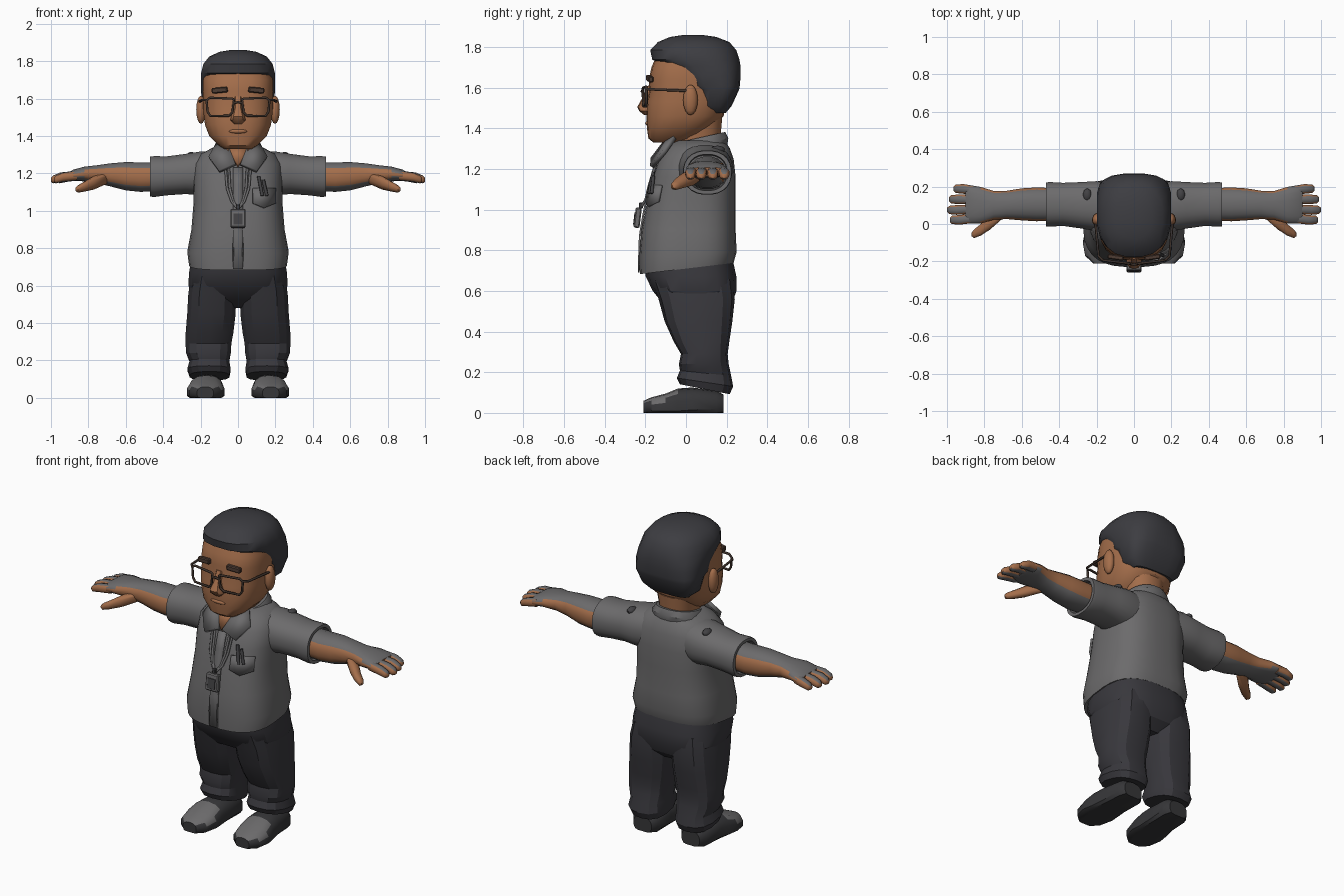
import bpy, bmesh, math
from mathutils import Vector


def material(name, r, g, b):
    m = bpy.data.materials.new(name)
    m.diffuse_color = (r, g, b, 1)
    return m


SKIN = material("warm skin", .37, .155, .07)
SHIRT = material("shirt grey", .15, .147, .15)
PANTS = material("trouser charcoal", .04, .039, .046)
HAIR = material("hair charcoal", .046, .046, .053)
SHOE = material("shoe black", .037, .037, .04)
FRAME = material("frame brown", .05, .033, .025)
BROW = material("brow brown", .075, .045, .033)
DARK = material("dark detail", .055, .054, .058)


def finish(name, bm, mats, angle=35):
    bmesh.ops.recalc_face_normals(bm, faces=bm.faces)
    me = bpy.data.meshes.new(name)
    bm.to_mesh(me)
    bm.free()
    for m in mats:
        me.materials.append(m)
    ob = bpy.data.objects.new(name, me)
    bpy.context.collection.objects.link(ob)
    bpy.ops.object.select_all(action='DESELECT')
    ob.select_set(True)
    bpy.context.view_layer.objects.active = ob
    bpy.ops.object.shade_smooth_by_angle(angle=math.radians(angle))
    return ob


def loft(name, mats, axis, rings, n=16, side=1, angle=35, rule=None, floor=False):
    """Skin superellipse rings (t, u, v, ru, rv, power, tilt) along an axis."""
    bm = bmesh.new()
    loops = []
    for t, u, v, ru, rv, e, tilt in rings:
        loop = []
        for i in range(n):
            a = 2 * math.pi * (i + .5) / n
            c, s = math.cos(a), math.sin(a)
            p = u + ru * math.copysign(abs(c) ** (2 / e), c)
            q = v + rv * math.copysign(abs(s) ** (2 / e), s)
            co = {'x': (t, p, q), 'y': (p, t, q), 'z': (p, q, t + tilt * q)}[axis]
            z = max(0, co[2]) if floor else co[2]
            loop.append(bm.verts.new((co[0] * side, co[1], z)))
        loops.append(loop)
    for a, b in zip(loops, loops[1:]):
        for i in range(n):
            bm.faces.new((a[i], a[(i + 1) % n], b[(i + 1) % n], b[i]))
    bm.faces.new(loops[0])
    bm.faces.new(loops[-1])
    bmesh.ops.recalc_face_normals(bm, faces=bm.faces)
    if rule:
        for f in bm.faces:
            f.material_index = rule(f.normal, f.calc_center_median())
    return finish(name, bm, mats, angle)


def zr(z, hx, yf, yb, e=2.4, cx=0, tilt=0):
    return (z, cx, (yf + yb) / 2, hx, (yb - yf) / 2, e, tilt)


def xr(x, y, z, ry, rz, e=2.3):
    return (x, y, z, ry, rz, e, 0)


def ball(name, mat, loc, size, seg=14):
    bm = bmesh.new()
    bmesh.ops.create_uvsphere(bm, u_segments=seg, v_segments=8, radius=1)
    for v in bm.verts:
        v.co = Vector(loc) + v.co * Vector(size)
    return finish(name, bm, [mat], 60)


def box(name, mat, loc, size, rot=(0, 0, 0)):
    bm = bmesh.new()
    bmesh.ops.create_cube(bm, size=1)
    for v in bm.verts:
        v.co *= Vector(size)
    bmesh.ops.bevel(bm, geom=bm.edges[:], offset=min(size) * .2, segments=1, affect='EDGES')
    ob = finish(name, bm, [mat])
    ob.location, ob.rotation_euler = loc, rot
    return ob


def plate(name, mat, pts, thick):
    bm = bmesh.new()
    bm.faces.new([bm.verts.new(p) for p in pts])
    bmesh.ops.triangulate(bm, faces=bm.faces[:])
    ob = finish(name, bm, [mat])
    mod = ob.modifiers.new("thickness", 'SOLIDIFY')
    mod.thickness, mod.offset = thick, 0
    return ob


def wire(name, mat, pts, r, closed=False):
    cu = bpy.data.curves.new(name, 'CURVE')
    cu.dimensions, cu.bevel_depth, cu.bevel_resolution = '3D', r, 1
    cu.use_fill_caps = True
    sp = cu.splines.new('POLY')
    sp.points.add(len(pts) - 1)
    for p, co in zip(sp.points, pts):
        p.co = (*co, 1)
    sp.use_cyclic_u = closed
    cu.materials.append(mat)
    ob = bpy.data.objects.new(name, cu)
    bpy.context.collection.objects.link(ob)


# Shirt body, collar band
TORSO = [zr(.71, .262, -.228, .235, 2.8, 0, .12), zr(.78, .272, -.23, .25, 2.8, 0, .05), zr(.9, .25, -.22, .245, 2.7),
         zr(1.05, .238, -.19, .245, 2.7), zr(1.16, .24, -.165, .245, 2.7), zr(1.25, .235, -.135, .235, 2.6),
         zr(1.305, .2, -.1, .215, 2.4), zr(1.34, .13, -.06, .19, 2.2)]
loft("shirt_body", [SHIRT], 'z', TORSO, 32)
loft("collar_band", [SHIRT], 'z', [zr(1.27, .15, -.1, .205, 2.2, 0, .25), zr(1.3, .145, -.09, .21, 2.2, 0, .25),
                                   zr(1.34, .118, -.06, .195, 2.2, 0, .22)], 20)


def front(x, z):
    """Shirt surface y at a point seen from the front."""
    for a, b in zip(TORSO, TORSO[1:]):
        if z <= b[0]:
            k = max(0, (z - a[0]) / (b[0] - a[0]))
            _, _, v, ru, rv, e, _ = [p + (q - p) * k for p, q in zip(a, b)]
            return v - rv * max(0, 1 - abs(x / ru) ** e) ** (1 / e)
    return -.06


def on_shirt(pts, off):
    return [(x, front(x, z) - off, z) for x, z in pts]


# Placket, pocket, pens, badge and lanyard
zs = [.69 + .09 * i for i in range(7)]
plate("placket", SHIRT, on_shirt([(-.026, z) for z in zs] + [(.026, z) for z in reversed(zs)], .005), .009)
plate("chest_pocket", SHIRT, on_shirt([(.08, 1.12), (.08, 1.04), (.14, 1.015), (.2, 1.04), (.2, 1.12)], .008), .012)
for i, x in enumerate((.11, .135)):
    wire(f"pen_{i}", DARK, on_shirt([(x + .02, 1.08), (x, 1.185 - .02 * i)], .014), .009)
box("badge", SHIRT, (0, -.238, .96), (.082, .03, .1), (-.12, 0, 0))
box("badge_face", DARK, (0, -.254, .956), (.05, .006, .06), (-.12, 0, 0))
box("badge_clip", DARK, (0, -.222, 1.02), (.022, .02, .03))

# Neck and open shirt front
loft("neck", [SKIN], 'z', [zr(1.24, .1, -.08, .16), zr(1.34, .1, -.07, .17), zr(1.45, .12, -.06, .18)], 16)
plate("open_neck_skin", SKIN, [(-.07, -.095, 1.335), (0, -.155, 1.24), (.07, -.095, 1.335)], .03)

# Head: skull with jaw, nose, lip
loft("head", [SKIN], 'z',
     [zr(1.33, .075, -.16, .0, 2.6), zr(1.35, .105, -.185, .06, 2.6), zr(1.4, .155, -.192, .12, 2.6),
      zr(1.46, .178, -.195, .185, 2.6), zr(1.53, .187, -.193, .2, 2.6), zr(1.59, .188, -.18, .2, 2.6),
      zr(1.64, .19, -.183, .2, 2.6), zr(1.7, .188, -.17, .2, 2.6), zr(1.77, .17, -.14, .2, 2.5)], 22)
loft("nose", [SKIN], 'z', [zr(1.465, .022, -.205, -.16), zr(1.485, .042, -.23, -.16), zr(1.505, .038, -.24, -.16),
                           zr(1.55, .022, -.215, -.15), zr(1.61, .02, -.187, -.15)], 10)
ball("lower_lip", SKIN, (0, -.187, 1.425), (.05, .014, .012))

# Hair cap: low rings start behind the ears, top rings reach the forehead
loft("hair", [HAIR], 'z',
     [zr(1.475, .13, .1, .195, 3), zr(1.51, .172, .055, .225, 3.2), zr(1.59, .194, .04, .262, 3.2),
      zr(1.61, .197, -.005, .266, 3.2), zr(1.66, .2, -.03, .27, 3), zr(1.705, .2, -.1, .27, 2.8),
      zr(1.738, .199, -.168, .265, 2.6), zr(1.785, .187, -.178, .25, 2.5), zr(1.825, .155, -.14, .215, 2.4),
      zr(1.85, .1, -.08, .15, 2.2), zr(1.86, .04, -.01, .08, 2)], 20)


# Glasses bridge
wire("glasses_bridge", FRAME, [(-.025, -.212, 1.575), (0, -.217, 1.582), (.025, -.212, 1.575)], .007)


def arm_rule(n, c):
    return 1 if n.z > .6 or n.z < -.7 else 0


def shoe_rule(n, c):
    return 1 if n.z > .5 and -.19 < c.y < -.04 else 0


for s, tag in ((1, "left"), (-1, "right")):
    # Face details
    ball(f"{tag}_ear", SKIN, (s * .198, .022, 1.54), (.026, .036, .075))
    box(f"{tag}_eyebrow", BROW, (s * .098, -.178, 1.645), (.085, .026, .03), (0, s * .1, -s * -.15))
    lens = [(.022, 1.595), (.03, 1.6), (.15, 1.605), (.168, 1.59), (.163, 1.53), (.148, 1.508), (.05, 1.508), (.03, 1.525)]
    wire(f"{tag}_lens_frame", FRAME, [(s * x, -.214 + x * .12, z) for x, z in lens], .007, True)
    wire(f"{tag}_temple", FRAME, [(s * .167, -.193, 1.592), (s * .19, -.17, 1.592), (s * .205, .0, 1.585),
                                  (s * .205, .035, 1.565)], .007)

    # Collar wing and lanyard strap
    wing = [(.055, -.085, 1.355), (.115, -.055, 1.355), (.155, -.105, 1.285), (.1, -.168, 1.21), (.012, -.165, 1.25)]
    plate(f"{tag}_collar_wing", SHIRT, [(s * x, y, z) for x, y, z in wing], .022)
    for k, x in enumerate((.068, .05)):
        strap = on_shirt([(x, 1.24), (x * .85, 1.12), (x * .5, 1.05)], .008)
        wire(f"{tag}_lanyard_{k}", SHIRT, [(s * a, b, c) for a, b, c in strap] + [(0, -.222, 1.01)], .007)
    ball(f"{tag}_shoulder_mark", DARK, (s * .25, .155, 1.295), (.024, .036, .02), 8)

    # Short sleeve with hem
    loft(f"{tag}_sleeve", [SHIRT], 'x',
         [xr(.1, .09, 1.2, .12, .12), xr(.2, .095, 1.2, .135, .118), xr(.28, .1, 1.197, .125, .108),
          xr(.38, .105, 1.187, .116, .105), xr(.45, .105, 1.183, .12, .11), xr(.47, .105, 1.183, .118, .107),
          xr(.47, .105, 1.183, .098, .09), xr(.44, .105, 1.183, .095, .085)], 24, s)

    # Forearm and palm, grey above and below
    loft(f"{tag}_forearm", [SKIN, SHIRT], 'x',
         [xr(.42, .105, 1.183, .088, .078), xr(.52, .105, 1.18, .092, .08), xr(.6, .105, 1.185, .087, .077),
          xr(.68, .102, 1.192, .077, .063), xr(.75, .1, 1.195, .078, .05), xr(.82, .1, 1.197, .1, .04),
          xr(.88, .105, 1.19, .105, .031), xr(.9, .105, 1.187, .095, .022)], 16, s, 50, arm_rule)
    for i, (y, tip) in enumerate(((.022, .985), (.075, 1.0), (.132, .99), (.188, .965))):
        loft(f"{tag}_finger_{i}", [SKIN, SHIRT], 'x',
             [xr(.86, .03 + .05 * i, 1.188, .026, .026), xr(tip - .05, y, 1.18, .027, .025),
              xr(tip - .012, y, 1.168, .023, .021), xr(tip, y, 1.165, .011, .011)], 10, s, 50, arm_rule)
    loft(f"{tag}_thumb", [SKIN], 'x',
         [xr(.7, .06, 1.175, .03, .03), xr(.77, .01, 1.15, .042, .036), xr(.82, -.032, 1.13, .032, .027),
          xr(.855, -.052, 1.117, .024, .02), xr(.868, -.056, 1.115, .01, .01)], 10, s, 50)

    # Trouser leg with folds at the ankle
    loft(f"{tag}_trouser_leg", [PANTS], 'z',
         [zr(.135, .108, -.03, .215, 2.5, .152, -.2), zr(.165, .118, -.045, .232, 2.5, .155, -.15),
          zr(.205, .108, -.03, .222, 2.5, .153, -.1), zr(.24, .122, -.035, .21, 2.5, .158),
          zr(.29, .125, -.025, .205, 2.5, .158), zr(.35, .13, -.06, .213, 2.6, .152),
          zr(.45, .132, -.105, .228, 2.6, .142), zr(.56, .13, -.135, .24, 2.6, .138),
          zr(.66, .12, -.17, .23, 2.5, .13)], 14, s, 25)

    # Shoe with pale toe cap
    loft(f"{tag}_shoe", [SHOE, SHIRT], 'y',
         [(.185, .16, .04, .06, .05, 2.5, 0), (.15, .16, .04, .085, .07, 2.5, 0), (.03, .165, .04, .088, .085, 2.5, 0),
          (-.04, .17, .035, .095, .085, 2.5, 0), (-.1, .173, .03, .103, .065, 2.5, 0),
          (-.17, .175, .025, .088, .052, 2.5, 0), (-.21, .175, .025, .045, .034, 2.5, 0)], 14, s, 35, shoe_rule, True)

# Trouser seat joining both legs
loft("trouser_seat", [PANTS], 'z',
     [zr(.48, .15, -.02, .17, 2.4), zr(.53, .24, -.11, .225, 2.6), zr(.6, .268, -.165, .25, 2.8),
      zr(.67, .264, -.2, .25, 2.8), zr(.74, .252, -.205, .235, 2.8)], 20, 1, 25)
